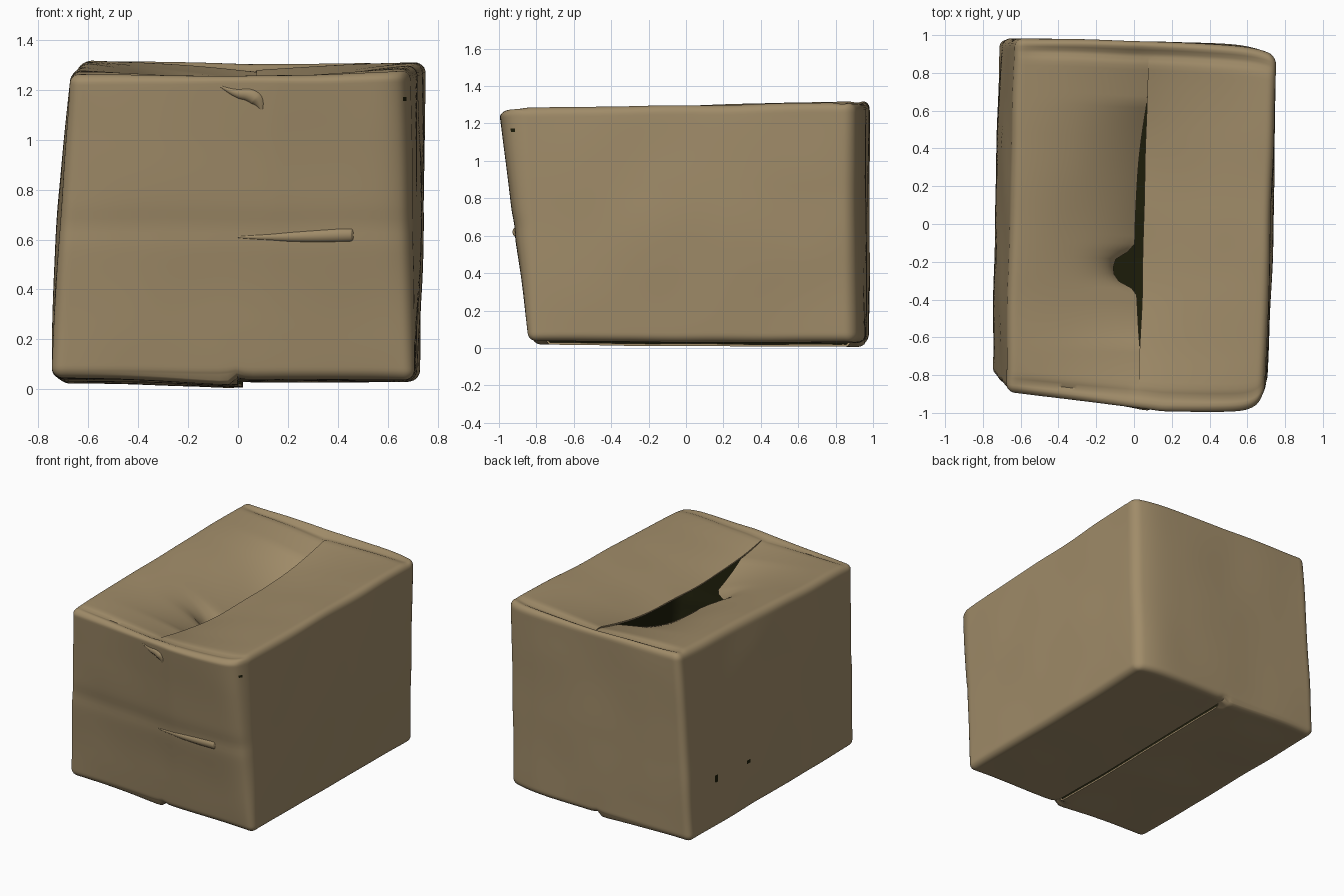
import bpy, bmesh, math
from mathutils import Vector, noise
from mathutils.bvhtree import BVHTree

old = bpy.data.objects.get("Cube")
if old:
    bpy.data.objects.remove(old, do_unlink=True)


def make_material(name, rgb):
    mat = bpy.data.materials.new(name)
    mat.use_nodes = True
    mat.diffuse_color = (*rgb, 1)
    bsdf = mat.node_tree.nodes["Principled BSDF"]
    bsdf.inputs["Base Color"].default_value = (*rgb, 1)
    bsdf.inputs["Roughness"].default_value = 0.9
    return mat


cardboard = make_material("brown cardboard", (0.35, 0.26, 0.14))
dark_inside = make_material("dark inside", (0.012, 0.012, 0.003))

# Leaning corners of the carton, keyed by side (x, y, z)
CORNERS = {
    (-1, -1, -1): Vector((-0.75, -0.80, 0.045)),
    (1, -1, -1): Vector((0.705, -0.84, 0.035)),
    (1, 1, -1): Vector((0.725, 0.89, 0.03)),
    (-1, 1, -1): Vector((-0.715, 0.98, 0.02)),
    (-1, -1, 1): Vector((-0.675, -0.89, 1.27)),
    (1, -1, 1): Vector((0.69, -0.90, 1.28)),
    (1, 1, 1): Vector((0.755, 0.885, 1.315)),
    (-1, 1, 1): Vector((-0.63, 0.985, 1.325)),
}
HALF = Vector((0.7, 0.93, 0.64))
RADIUS = 0.045


def crowd(s):
    """Pack grid lines towards the edges of the box."""
    return math.copysign(1 - (1 - min(abs(s), 1)) ** 1.5, s)


def bell(value, centre, width):
    return math.exp(-((value - centre) / width) ** 2)


def rounded(co):
    """Unit cube point to a point on a rounded box, still in -1..1."""
    p = Vector([crowd(s) * h for s, h in zip(co, HALF)])
    core = Vector([max(-h + RADIUS, min(h - RADIUS, s)) for s, h in zip(p, HALF)])
    p = core + (p - core).normalized() * RADIUS
    return Vector([s / h for s, h in zip(p, HALF)])


def shape(n, side):
    a, b, c = n
    p = Vector()
    for key, corner in CORNERS.items():
        weight = 1
        for k, s in zip(key, n):
            weight *= (1 + k * s) / 2
        p += corner * weight
    height = (c + 1) / 2
    front, back, near = max(0, -b), max(0, b), 1 - abs(a)
    # Front wall pushed out at the top, mostly on one side; bulging back and sides
    p.y -= 0.1 * (1 - a ** 14) * min(1, (a + 1) / 1.2) * max(0, height) ** 0.9 * front ** 4
    p.y += 0.03 * (a + 1) * (1 - a ** 6) * back ** 4
    p.x += (-0.03 if a < 0 else 0.018) * (1 - b * b) * (1 - c * c) * a ** 4
    # Faint crease across the middle of the front
    p.y += 0.005 * bell(c, 0, 0.09) * front ** 8
    # Soft dents
    p += noise.noise_vector(p * 2.5) * 0.007
    # Seam wanders to one side
    p.x += 0.017 * near * abs(c) ** 8
    top = min(1, max(0, (c - 0.93) / 0.07))
    # Sagging top flaps, one hanging lower with a gap and a torn edge
    p.z -= top * 0.115 * near ** 1.5 * max(0, 1 - abs(b) ** 3)
    if side < 0:
        opening = max(0, 1 - (p.y / 0.65) ** 2)
        p.z -= top * near ** 2 * (0.012 * (1 - b ** 8) + 0.12 * opening)
        p.x -= top * 0.045 * opening * near ** 3
        p.x -= top * 0.115 * math.exp(-((p.y + 0.24) / 0.09) ** 4) * near ** 4
    # Folds behind the end lips
    inner = top * (1 - a ** 8)
    p.z -= inner * (0.022 * bell(b, 0.93, 0.03) + 0.015 * bell(b, -0.94, 0.02))
    p.z -= 0.012 * top * front ** 30
    if c < -0.97 and side < 0:
        # Lower overlapping bottom flap
        p.z -= 0.022 * near ** 2
    # Notches where the bottom seam meets the ends
    p.z += 0.015 * bell(a, 0, 0.04) * max(0, -c) ** 8 * abs(b) ** 12
    return p


# Carton: one rounded shell, slit along the top and bottom seams
bm = bmesh.new()
bmesh.ops.create_cube(bm, size=2)
bmesh.ops.subdivide_edges(bm, edges=bm.edges[:], cuts=63, use_grid_fill=True)
seam = [e for e in bm.edges if all(
    abs(v.co.x) < 1e-3 and abs(v.co.z) > 0.999 and abs(v.co.y) < 0.84
    for v in e.verts)]
bmesh.ops.split_edges(bm, edges=seam)
sides = {}
for v in bm.verts:
    mean = sum(f.calc_center_median().x for f in v.link_faces) / len(v.link_faces)
    sides[v] = 0 if abs(mean) < 1e-3 else math.copysign(1, mean)
for v in bm.verts:
    v.co = shape(rounded(v.co), sides[v])

# Small punctures: place and number of faces
for spot, count in (((-0.74, 0.69, 0.37), 2), ((-0.74, 0.35, 0.37), 1),
                    ((0.67, -0.93, 1.165), 2)):
    for face in sorted(bm.faces, key=lambda f: (
            f.calc_center_median() - Vector(spot)).length)[:count]:
        face.material_index = 1
bm.normal_update()
surface = BVHTree.FromBMesh(bm)

mesh = bpy.data.meshes.new("carton")
bm.to_mesh(mesh)
bm.free()
carton = bpy.data.objects.new("carton", mesh)
bpy.context.collection.objects.link(carton)
mesh.materials.append(cardboard)
mesh.materials.append(dark_inside)

wall = carton.modifiers.new("wall", "SOLIDIFY")
wall.thickness = 0.012
wall.offset = -1
wall.material_offset = 1
bpy.ops.object.select_all(action="DESELECT")
bpy.context.view_layer.objects.active = carton
carton.select_set(True)
bpy.ops.object.modifier_apply(modifier="wall")
bpy.ops.object.shade_smooth_by_angle(angle=math.radians(45))


def front_y(x, z):
    return surface.ray_cast(Vector((x, -2, z)), Vector((0, 1, 0)))[0].y


def front_ridge(name, points, thickness):
    """Raised crease on the front; points are (x, z, relative radius)."""
    curve = bpy.data.curves.new(name, "CURVE")
    curve.dimensions = "3D"
    curve.bevel_depth = thickness
    curve.bevel_resolution = 4
    curve.use_fill_caps = True
    spline = curve.splines.new("NURBS")
    spline.points.add(len(points) - 1)
    for point, (x, z, r) in zip(spline.points, points):
        point.co = (x, front_y(x, z) + thickness * 0.6 * r, z, 1)
        point.radius = r
    spline.use_endpoint_u = True
    spline.order_u = 3
    curve.materials.append(cardboard)
    obj = bpy.data.objects.new(name, curve)
    bpy.context.collection.objects.link(obj)


# Front crease and torn flap
front_ridge("front_crease", [(0.0, 0.61, 0.1), (0.15, 0.61, 0.6), (0.32, 0.615, 0.9),
                             (0.43, 0.62, 1), (0.475, 0.62, 0.9), (0.48, 0.62, 0.1)], 0.034)
front_ridge("torn_flap", [(-0.07, 1.215, 0.1), (-0.01, 1.185, 0.6), (0.05, 1.185, 1),
                          (0.09, 1.155, 1), (0.095, 1.12, 0.2)], 0.034)
